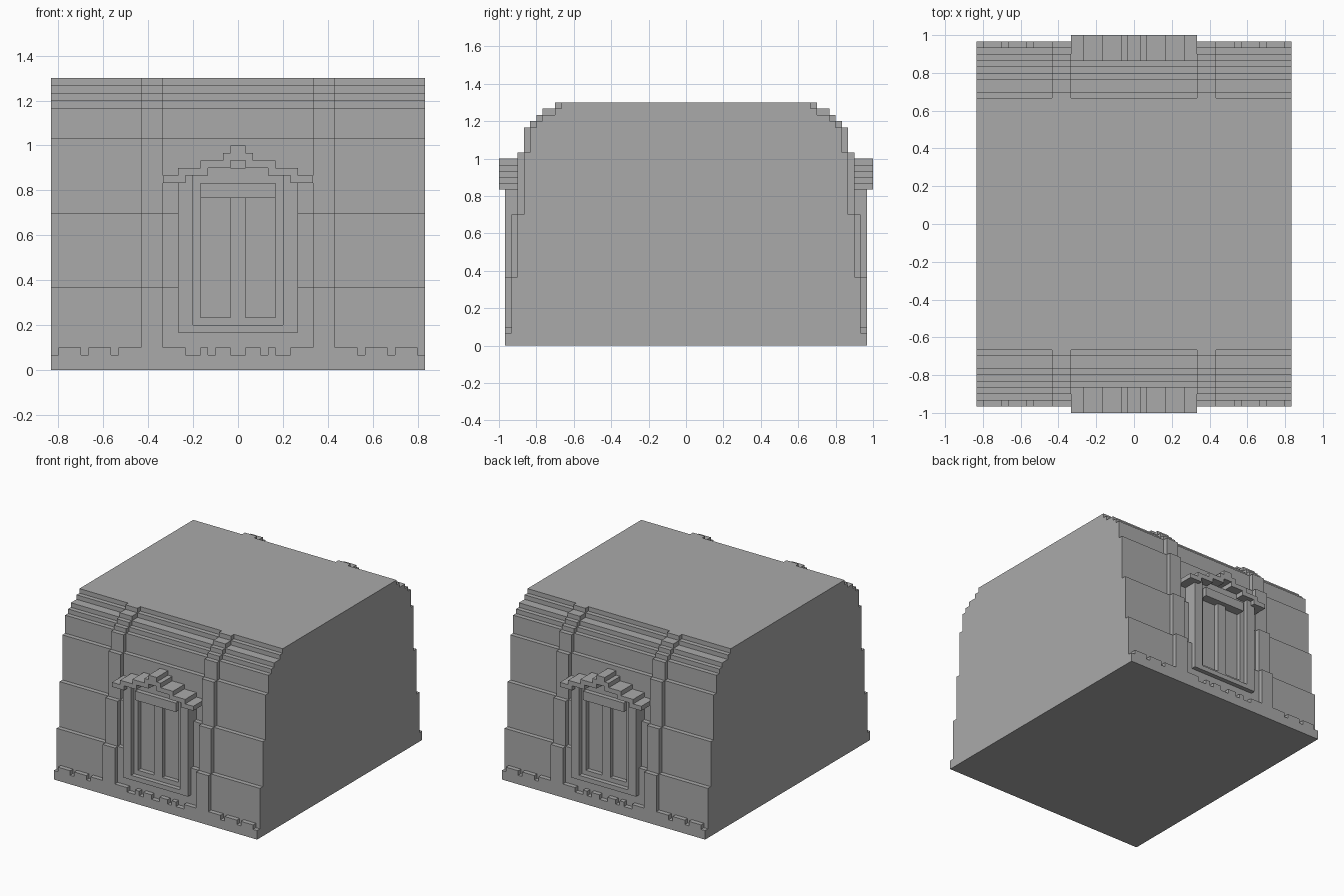
import bpy
import bmesh

U = 1 / 30  # one block

if "Cube" in bpy.data.objects:
    bpy.data.objects.remove(bpy.data.objects["Cube"])

stone = bpy.data.materials.new("grey_stone")
stone.use_nodes = True
GREY = (0.4, 0.4, 0.4, 1)
stone.diffuse_color = GREY
stone.node_tree.nodes["Principled BSDF"].inputs["Base Color"].default_value = GREY


def finish(name, bm):
    bmesh.ops.recalc_face_normals(bm, faces=bm.faces)
    mesh = bpy.data.meshes.new(name)
    bm.to_mesh(mesh)
    bm.free()
    mesh.materials.append(stone)
    obj = bpy.data.objects.new(name, mesh)
    bpy.context.scene.collection.objects.link(obj)
    return obj


def add_box(bm, x0, x1, y0, y1, z0, z1):
    verts = bmesh.ops.create_cube(bm, size=1)["verts"]
    for v in verts:
        v.co.x = (x1 if v.co.x > 0 else x0) * U
        v.co.y = (y1 if v.co.y > 0 else y0) * U
        v.co.z = (z1 if v.co.z > 0 else z0) * U


def boxes(name, parts, y0, y1, mirror_x=True):
    """Blocks (x0, x1, z0, z1), repeated on front and back and, if x0 > 0, on both sides."""
    bm = bmesh.new()
    for x0, x1, z0, z1 in parts:
        spans = [(x0, x1), (-x1, -x0)] if x0 > 0 else [(-x1, x1)]
        for a, b in spans:
            add_box(bm, a, b, y0, y1, z0, z1)
            add_box(bm, a, b, -y1, -y0, z0, z1)
    return finish(name, bm)


def stepped_prism(name, steps, x0, x1):
    """Extrude a stepped outline, given as (top height, half depth), along x."""
    half, low = [], 0
    for top, depth in steps:
        half += [(depth, low), (depth, top)]
        low = top
    outline = half + [(-y, z) for y, z in reversed(half)]
    bm = bmesh.new()
    face = bm.faces.new([bm.verts.new((x0 * U, y * U, z * U)) for y, z in outline])
    ext = bmesh.ops.extrude_face_region(bm, geom=[face])["geom"]
    moved = [g for g in ext if isinstance(g, bmesh.types.BMVert)]
    bmesh.ops.translate(bm, verts=moved, vec=((x1 - x0) * U, 0, 0))
    return finish(name, bm)


# Main body with receding courses and a rounded cornice
wall_steps = [(2, 29), (11, 28), (21, 27), (31, 26), (35, 25),
              (36, 24), (37, 23), (38, 21), (39, 20)]
body = stepped_prism("wall_body", wall_steps, -25, 25)

# Pilasters stand one block proud of the wall
pilaster_steps = [(11, 29), (21, 28), (31, 27), (35, 26),
                  (36, 25), (37, 24), (38, 23), (39, 21)]
for side, x in (("left", 10), ("right", -13)):
    stepped_prism(side + "_pilasters", pilaster_steps, x, x + 3)

# Doorway recess cut into the wall
cutter = boxes("doorway_cutter", [(0, 6, 6, 20.5)], 26, 32)
cutter.hide_render = True
cutter.hide_viewport = True
cut = body.modifiers.new("doorway", "BOOLEAN")
cut.operation = "DIFFERENCE"
cut.solver = "EXACT"
cut.object = cutter

# Toothed top of the plinth
boxes("plinth_teeth", [(13, 16, 2, 3), (17, 20, 2, 3), (21, 24, 2, 3),
                       (1, 3, 2, 3), (4, 5, 2, 3), (7, 10, 2, 3)], 27, 29)

# Door frame, leaves and lintel
boxes("door_frame", [(6, 8, 5, 26), (0, 6, 5, 6)], 25, 29)
boxes("door_panels", [(0, 6, 6, 27)], 25, 27)
boxes("door_stiles", [(5, 6, 6, 27), (0, 1, 7, 23), (0, 5, 6, 7),
                      (0, 5, 25, 27)], 26, 28)
boxes("door_lintel", [(0, 5, 23, 25)], 26, 29)

# Stepped pediment over the door
boxes("pediment", [(7, 10, 25, 26), (4, 8, 26, 27), (1, 5, 27, 28),
                   (0, 2, 28, 29), (0, 1, 29, 30)], 25, 30)
